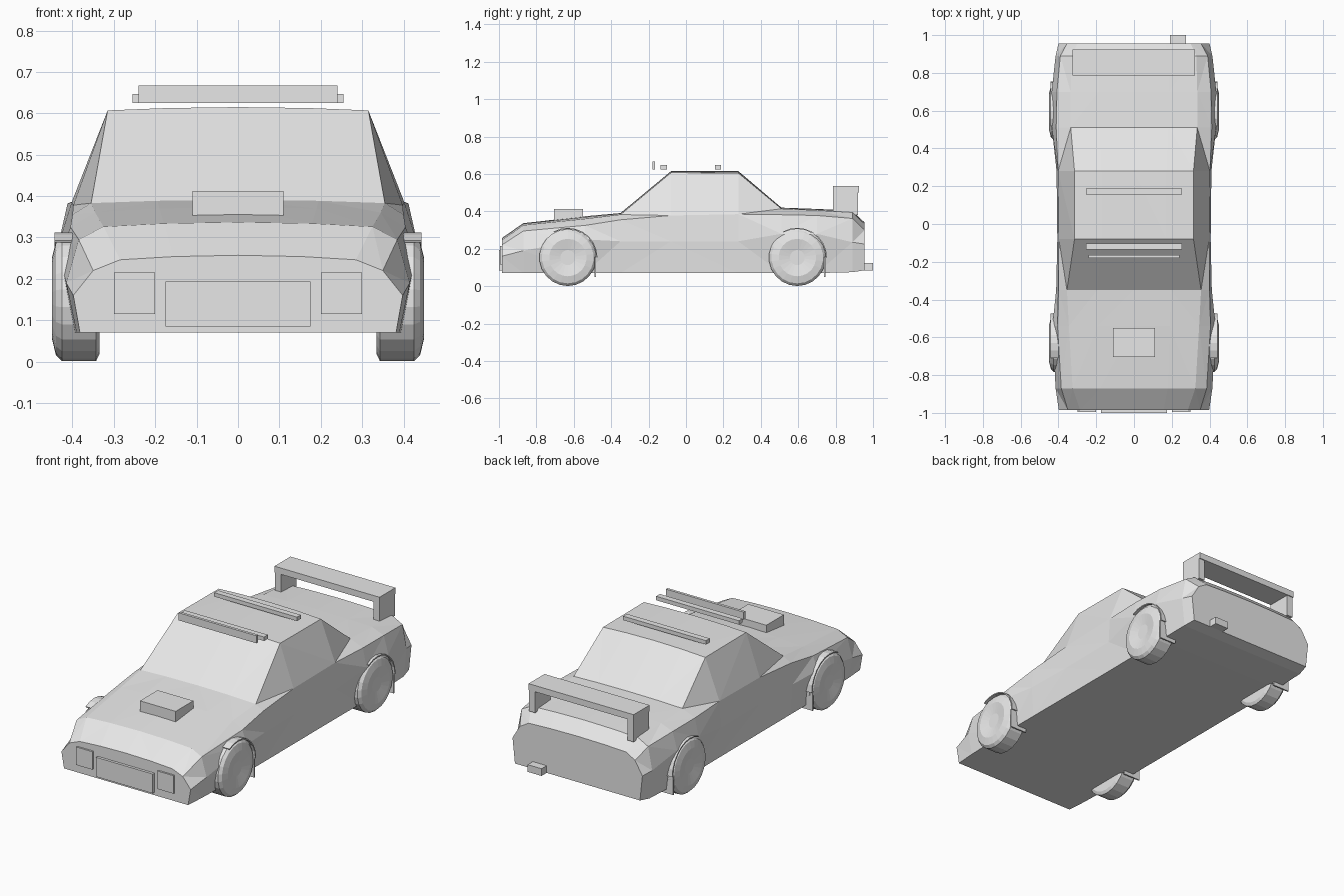
import bpy, bmesh, math

if "Cube" in bpy.data.objects:
    bpy.data.objects.remove(bpy.data.objects["Cube"])

grey = bpy.data.materials.new("light_grey")
grey.diffuse_color = (0.8, 0.8, 0.8, 1)
grey.use_nodes = True
grey.node_tree.nodes["Principled BSDF"].inputs["Base Color"].default_value = grey.diffuse_color


def finish(name, bm):
    bmesh.ops.recalc_face_normals(bm, faces=bm.faces[:])
    me = bpy.data.meshes.new(name)
    bm.to_mesh(me)
    bm.free()
    me.materials.append(grey)
    ob = bpy.data.objects.new(name, me)
    bpy.context.collection.objects.link(ob)
    return ob


def box(name, x, y, z):
    bm = bmesh.new()
    bmesh.ops.create_cube(bm, size=1)
    for v in bm.verts:
        v.co = [a + (b - a) * (c + 0.5) for (a, b), c in zip((x, y, z), v.co)]
    return finish(name, bm)


# Body: y, centre height, then top edge, shoulder, flank and sill as (x, z)
stations = [
    (-.985, .257, (.285, .246), (.350, .220), (.398, .160), (.382, .07)),
    (-.87, .337, (.325, .326), (.385, .295), (.415, .19), (.390, .07)),
    (-.54, .374, (.345, .360), (.405, .325), (.432, .25), (.400, .07)),
    (-.35, .391, (.355, .383), (.400, .355), (.412, .24), (.400, .07)),
    (-.08, .615, (.315, .607), (.398, .378), (.406, .24), (.400, .07)),
    (.28, .615, (.315, .605), (.402, .385), (.410, .24), (.400, .07)),
    (.51, .420, (.335, .414), (.412, .382), (.435, .28), (.402, .07)),
    (.70, .413, (.335, .406), (.408, .378), (.436, .28), (.402, .07)),
    (.89, .404, (.330, .394), (.390, .362), (.415, .235), (.398, .075)),
    (.955, .340, (.300, .332), (.355, .300), (.400, .225), (.385, .085)),
]
bm = bmesh.new()
rings = []
for y, top, edge, shoulder, flank, sill in stations:
    mid = (edge[0] * .55, top - (top - edge[1]) * .3)
    half = [mid, edge, shoulder, flank, sill]
    pts = [(-x, z) for x, z in reversed(half)] + [(0, top)] + half
    rings.append([bm.verts.new((x, y, z)) for x, z in pts])
for a, b in zip(rings, rings[1:]):
    n = len(a)
    for i in range(n):
        j = (i + 1) % n
        bm.faces.new((a[i], a[j], b[j], b[i]))
bm.faces.new(rings[0])
bm.faces.new(rings[-1])
# split the side panels into clean flat triangles where they twist
bmesh.ops.triangulate(bm, faces=[f for f in bm.faces if len(f.verts) == 4])
finish("body", bm)


# Wheels: profile (x, radius) spun round the axle
def wheel(name, side, cy):
    profile = [(.335, .135), (.343, .152), (.425, .152), (.440, .138),
               (.449, .10), (.438, .04)]
    bm = bmesh.new()
    n = 22
    loops = [[bm.verts.new((side * x, cy + r * math.sin(math.tau * k / n),
                            .153 + r * math.cos(math.tau * k / n)))
              for k in range(n)] for x, r in profile]
    for a, b in zip(loops, loops[1:]):
        for k in range(n):
            j = (k + 1) % n
            bm.faces.new((a[k], a[j], b[j], b[k]))
    bm.faces.new(loops[0])
    bm.faces.new(loops[-1])
    finish(name, bm)


# Arch lip: thin curved band over the back half of a wheel
def arch(name, side, cy):
    bm = bmesh.new()
    n = 8
    rows = []
    for k in range(n + 1):
        a = -.5 + (math.pi / 2 + .5) * k / n
        rows.append([bm.verts.new((side * x, cy + r * math.sin(a), .153 + r * math.cos(a)))
                     for x, r in ((.34, .153), (.443, .153), (.443, .159), (.34, .159))])
    for a, b in zip(rows, rows[1:]):
        for i in range(4):
            j = (i + 1) % 4
            bm.faces.new((a[i], a[j], b[j], b[i]))
    bm.faces.new(rows[0])
    bm.faces.new(rows[-1])
    finish(name, bm)


for side, s in ((-1, "left"), (1, "right")):
    for cy, p in ((-.632, "front"), (.595, "rear")):
        wheel(f"{p}_{s}_wheel", side, cy)
        arch(f"{p}_{s}_arch_lip", side, cy)
        x = sorted((side * .34, side * .443))
        box(f"{p}_{s}_mudflap", x, (cy + .142, cy + .150), (.05, .155))
    # lamps and wing posts
    box(f"{s}_headlight", sorted((side * .2, side * .3)), (-.995, -.98), (.115, .215))
    box(f"{s}_wing_post", sorted((side * .285, side * .322)), (.785, .92), (.38, .51))

# Single parts
box("grille", (-.175, .175), (-1, -.98), (.085, .193))
box("hood_scoop", (-.11, .11), (-.705, -.55), (.35, .412))
box("wing_blade", (-.325, .322), (.785, .925), (.50, .535))
box("exhaust", (.19, .275), (.94, 1), (.085, .125))
box("roof_light_bar", (-.24, .24), (-.18, -.165), (.625, .667))
box("front_roof_rail", (-.255, .255), (-.135, -.102), (.625, .647))
box("rear_roof_rail", (-.255, .255), (.155, .188), (.625, .647))
